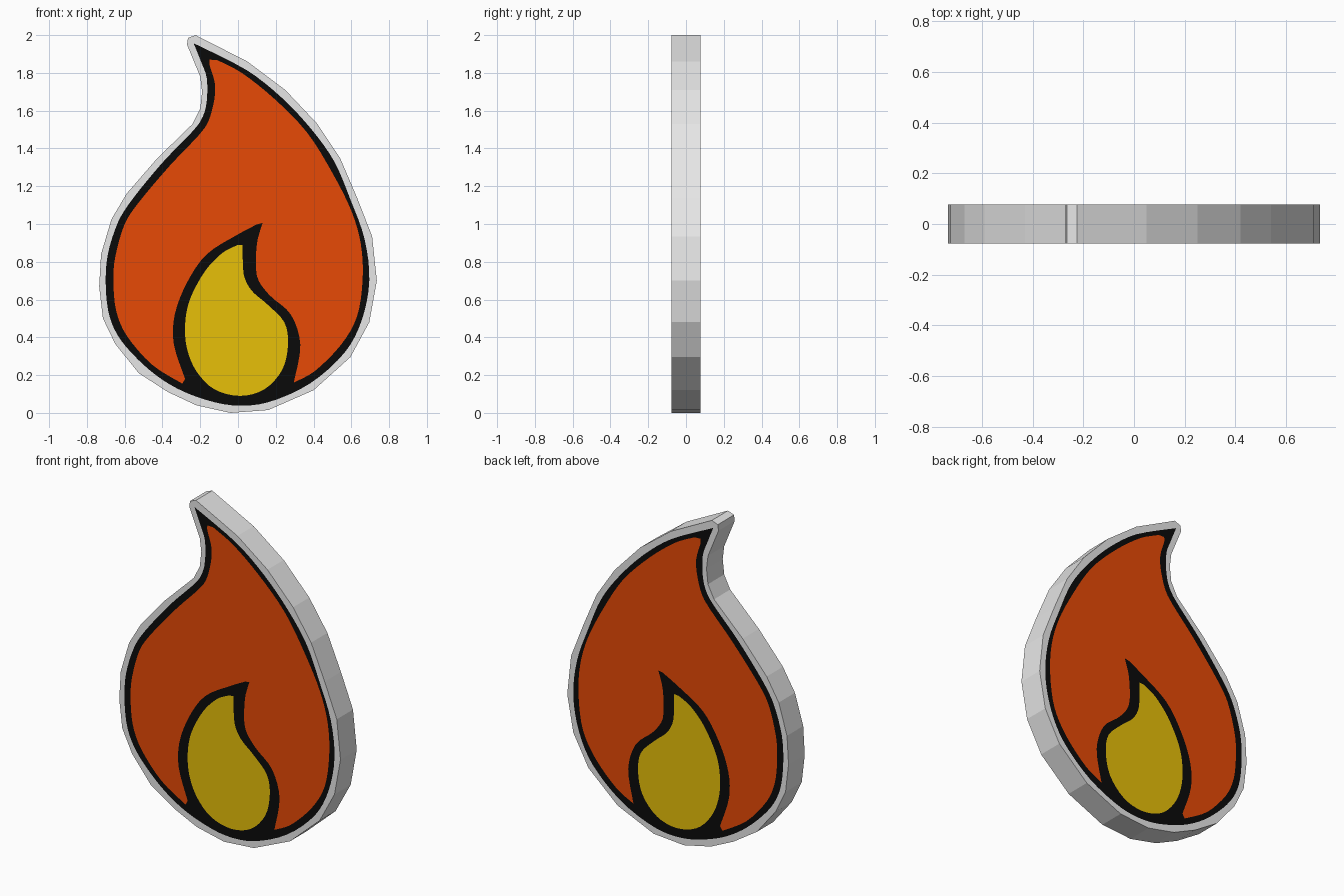
import bpy, bmesh
from mathutils import Vector
from mathutils.geometry import delaunay_2d_cdt

if "Cube" in bpy.data.objects:
    bpy.data.objects.remove(bpy.data.objects["Cube"])

HALF = 0.077  # half thickness


def material(name, rgb):
    m = bpy.data.materials.new(name)
    m.diffuse_color = (*rgb, 1)
    m.use_nodes = True
    m.node_tree.nodes["Principled BSDF"].inputs["Base Color"].default_value = m.diffuse_color
    return m


def smooth(pts, sharp=(), steps=4):
    """Closed Catmull-Rom curve through pts; indices in sharp stay as corners."""
    p = [Vector(q) for q in pts]
    n, out = len(p), []
    for i in range(n):
        a, b = p[i], p[(i + 1) % n]
        t0 = (b - a) * 0.5 if i in sharp else (b - p[i - 1]) * 0.5
        t1 = (b - a) * 0.5 if (i + 1) % n in sharp else (p[(i + 2) % n] - a) * 0.5
        lim = (b - a).length
        t0 = t0.normalized() * min(t0.length, lim)
        t1 = t1.normalized() * min(t1.length, lim)
        for k in range(steps):
            s = k / steps
            out.append(a * (2*s**3 - 3*s*s + 1) + t0 * (s**3 - 2*s*s + s)
                       + b * (3*s*s - 2*s**3) + t1 * (s**3 - s*s))
    return out


def inside(c, poly):
    """Even-odd test of point c against a closed outline."""
    hit = False
    for i, b in enumerate(poly):
        a = poly[i - 1]
        if (a.y > c.y) != (b.y > c.y) and \
                c.x < a.x + (c.y - a.y) * (b.x - a.x) / (b.y - a.y):
            hit = not hit
    return hit


# Faceted outer silhouette (x, z)
border = [Vector(q) for q in [
    (-.27, 1.95), (-.265, 1.985), (-.225, 2.0), (.05, 1.86), (.25, 1.71), (.42, 1.53),
    (.54, 1.35), (.63, 1.14), (.71, .935), (.735, .70), (.695, .48), (.595, .295),
    (.40, .12), (.16, .015), (-.04, .0), (-.22, .04), (-.37, .11), (-.525, .21),
    (-.65, .365), (-.715, .50), (-.735, .67), (-.725, .84), (-.67, 1.025), (-.59, 1.16),
    (-.43, 1.345), (-.24, 1.53), (-.20, 1.61), (-.19, 1.70), (-.20, 1.78)]]

# Black flame shape
ink = smooth([
    (-.235, 1.957), (.045, 1.815), (.23, 1.67), (.39, 1.50), (.51, 1.33), (.595, 1.13),
    (.67, .92), (.695, .70), (.655, .49), (.565, .32), (.38, .155), (.155, .055),
    (-.03, .04), (-.21, .082), (-.36, .15), (-.495, .25), (-.62, .385), (-.68, .51),
    (-.70, .67), (-.69, .835), (-.635, 1.01), (-.56, 1.13), (-.40, 1.325), (-.215, 1.52),
    (-.17, 1.62), (-.165, 1.77), (-.20, 1.87)], sharp=(0,))

# Orange flame body, wrapping round the inner flame
body = smooth([
    (-.15, 1.87), (-.11, 1.868), (.02, 1.80), (.19, 1.665), (.365, 1.485), (.50, 1.27),
    (.60, 1.07), (.65, .895), (.66, .71), (.63, .51), (.545, .36), (.405, .22),
    (.295, .16), (.33, .36), (.28, .52), (.165, .625), (.10, .725), (.10, .895),
    (.13, 1.005), (.10, .998), (0, .945), (-.165, .84), (-.27, .69), (-.335, .52),
    (-.34, .365), (-.28, .18), (-.295, .155), (-.455, .255), (-.59, .41), (-.645, .54),
    (-.66, .70), (-.65, .825), (-.60, 1.0), (-.525, 1.115), (-.36, 1.31), (-.175, 1.51),
    (-.13, 1.635), (-.122, 1.74), (-.15, 1.84)], sharp=(0, 1, 12, 18, 19, 25, 26))

# Yellow inner flame
core = smooth([
    (.025, .89), (.03, .735), (.07, .65), (.155, .575), (.245, .48), (.265, .365),
    (.235, .23), (.14, .125), (.01, .09), (-.125, .125), (-.22, .22), (-.27, .34),
    (-.28, .47), (-.255, .60), (-.175, .75), (-.085, .845), (-.005, .888)], sharp=(0, 16))

# Cut all outlines into one flat face; the innermost outline gives the colour
outlines = (border, ink, body, core)
points, edges = [], []
for loop in outlines:
    s, m = len(points), len(loop)
    edges += [(s + i, s + (i + 1) % m) for i in range(m)]
    points += loop
verts, _, faces, *_ = delaunay_2d_cdt(points, edges, [], 0, 1e-5)

bm = bmesh.new()
front = [bm.verts.new((v.x, -HALF, v.y)) for v in verts]
back = [bm.verts.new((v.x, HALF, v.y)) for v in verts]
for f in faces:
    centre = sum((verts[i] for i in f), Vector((0, 0))) / len(f)
    if not inside(centre, border):
        continue
    layer = max(k for k, o in enumerate(outlines) if inside(centre, o))
    for side in (front, back):
        bm.faces.new([side[i] for i in f]).material_index = layer

# Rim between the two faces
bm.verts.index_update()
n = len(verts)
rim = [(e.verts[0].index, e.verts[1].index) for e in bm.edges
       if len(e.link_faces) == 1 and e.verts[0].index < n]
for a, b in rim:
    bm.faces.new((front[a], front[b], back[b], back[a])).material_index = 0
bmesh.ops.recalc_face_normals(bm, faces=bm.faces[:])

mesh = bpy.data.meshes.new("flame_plaque")
for m in (material("white_border", (.9, .9, .9)),
          material("black_outline", (.003, .003, .003)),
          material("orange_flame", (.9, .075, .002)),
          material("yellow_flame", (.9, .59, .003))):
    mesh.materials.append(m)
bm.to_mesh(mesh)
bm.free()
bpy.context.collection.objects.link(bpy.data.objects.new("flame_plaque", mesh))
